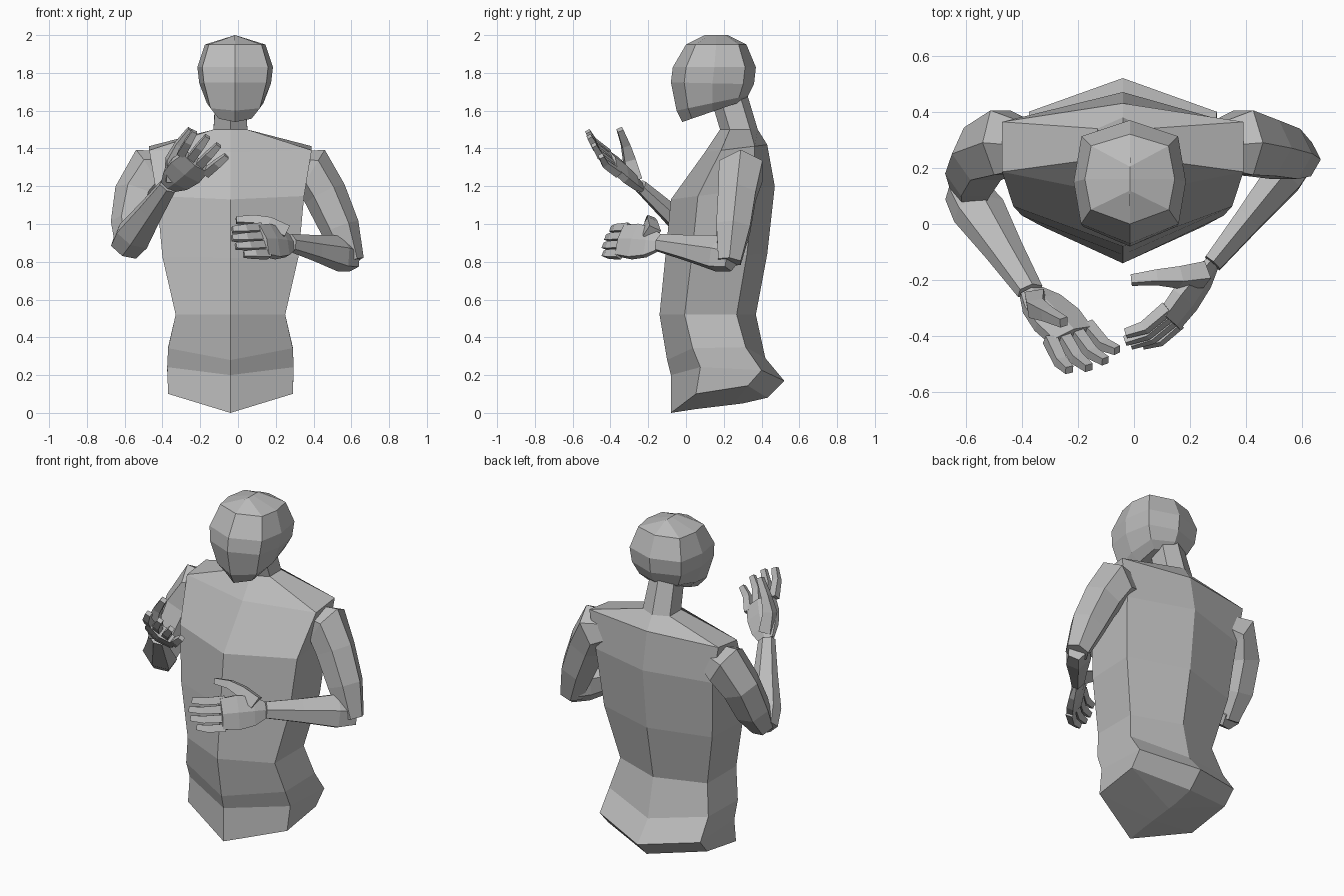
import bpy, bmesh, math
from mathutils import Vector

if "Cube" in bpy.data.objects:
    bpy.data.objects.remove(bpy.data.objects["Cube"])

# One plain material
GREY = (.5, .5, .5, 1)
grey = bpy.data.materials.new("plain grey")
grey.use_nodes = True
grey.diffuse_color = GREY
grey.node_tree.nodes["Principled BSDF"].inputs["Base Color"].default_value = GREY


def loft(name, rings):
    """Skin a list of equal-length closed rings and cap both ends."""
    bm = bmesh.new()
    loops = [[bm.verts.new(point) for point in ring] for ring in rings]
    count = len(loops[0])
    for lower, upper in zip(loops, loops[1:]):
        for i in range(count):
            j = (i + 1) % count
            bm.faces.new((lower[i], lower[j], upper[j], upper[i]))
    bm.faces.new(reversed(loops[0]))
    bm.faces.new(loops[-1])
    bmesh.ops.remove_doubles(bm, verts=bm.verts, dist=.002)
    bmesh.ops.recalc_face_normals(bm, faces=bm.faces)
    mesh = bpy.data.meshes.new(name)
    bm.to_mesh(mesh)
    bm.free()
    mesh.materials.append(grey)
    obj = bpy.data.objects.new(name, mesh)
    bpy.context.collection.objects.link(obj)


def body_ring(middle, corners, half_width, front, back, lift=0):
    """Symmetric ring; corners are (share of depth, share of half width)."""
    front = Vector((middle, *front))
    back = Vector((middle, *back))
    left = [front.lerp(back, depth) + Vector((half_width * width, 0, lift))
            for depth, width in corners]
    right = [Vector((2 * middle - p.x, p.y, p.z)) for p in reversed(left)]
    return [front, *left, back, *right]


def limb(name, points, radii, side, flat=1, sides=6):
    """Tapering tube; flat is its thickness relative to its size along side."""
    points = [Vector(p) for p in points]
    rings = []
    for i, (centre, radius) in enumerate(zip(points, radii)):
        ahead = points[min(i + 1, len(points) - 1)]
        behind = points[max(i - 1, 0)]
        along = (ahead - behind).normalized()
        u = (side - along * side.dot(along)).normalized()
        v = along.cross(u) * flat
        reach = radius / math.cos(math.pi / sides)
        angles = [math.pi / sides + math.tau * k / sides for k in range(sides)]
        rings.append([centre + reach * (u * math.cos(a) + v * math.sin(a))
                      for a in angles])
    loft(name, rings)


def arm(prefix, upper_path, elbow, wrist, knuckles, tips, thumb):
    """Upper arm, forearm, palm, thumb and four fingers of one side."""
    elbow, wrist = Vector(elbow), Vector(wrist)
    first_knuckle, last_knuckle = (Vector(k) for k in knuckles)
    first_tip, last_tip = (Vector(t) for t in tips)
    across = last_knuckle - first_knuckle
    palm_end = first_knuckle.lerp(last_knuckle, .5)

    limb(prefix + "_upper_arm", upper_path, (.05, .115, .1, .09, .06),
         Vector((0, 1, 0)))
    limb(prefix + "_forearm", [elbow.lerp(wrist, t) for t in (0, .2, .6, 1)],
         (.075, .09, .065, .045), across, flat=.7)
    limb(prefix + "_palm", [wrist.lerp(palm_end, t) for t in (0, .3, .7, 1.1)],
         (.045, .08, .095, .085), across, flat=.35)
    limb(prefix + "_thumb", thumb, (.035, .03, .022, .016), across, sides=4)

    # Middle fingers reach furthest; every finger bends slightly forward
    for i, finger in enumerate(("index", "middle", "ring", "little")):
        share = i / 3
        base = first_knuckle.lerp(last_knuckle, share)
        tip = first_tip.lerp(last_tip, share)
        tip += (tip - base).normalized() * .03 * math.sin(math.pi * share)
        bend = base.lerp(tip, .55) + Vector((0, -.02, 0))
        limb(f"{prefix}_{finger}_finger", (base, bend, tip),
             (.022, .02, .015), across, flat=.9, sides=4)


# Torso and neck: half width, front (y, z), back (y, z), corner lift
TORSO_CORNERS = ((.26, 1), (.8, 1))
torso_rows = [
    (0, (.05, .02), (.3, .05)),
    (.33, (-.08, 0), (.43, .08), .08),
    (.335, (-.08, .2), (.52, .17), .05),
    (.33, (-.1, .28), (.42, .29), .06),
    (.29, (-.14, .52), (.37, .52)),
    (.36, (-.11, .82), (.43, .84)),
    (.39, (-.08, 1.13), (.47, 1.2)),
    (.43, (.1, 1.38), (.43, 1.42)),
    (.09, (.18, 1.5), (.38, 1.5)),
    (.08, (.15, 1.6), (.32, 1.7)),
]
loft("torso", [body_ring(-.04, TORSO_CORNERS, *row) for row in torso_rows])

# Head: jaw up to crown
HEAD_CORNERS = ((.16, .87), (.5, 1), (.87, .86))
head_rows = [
    (.1, (-.02, 1.54), (.3, 1.65)),
    (.15, (-.05, 1.6), (.33, 1.68)),
    (.19, (-.08, 1.75), (.36, 1.74)),
    (.2, (-.07, 1.83), (.37, 1.83)),
    (.16, (0, 1.95), (.32, 1.95)),
    (0, (.1, 2), (.22, 2)),
]
loft("head", [body_ring(-.015, HEAD_CORNERS, *row) for row in head_rows])

# Left arm: forearm level in front of the chest, thumb on top
arm("left",
    upper_path=[(.2, .27, 1.32), (.39, .29, 1.28), (.46, .27, 1.16),
                (.54, .25, .98), (.6, .23, .8)],
    elbow=(.6, .25, .83), wrist=(.28, -.14, .9),
    knuckles=[(.12, -.3, .98), (.16, -.35, .84)],
    tips=[(-.03, -.39, .97), (.03, -.43, .84)],
    thumb=[(.25, -.18, .95), (.16, -.19, 1), (.08, -.19, 1.02), (-.01, -.2, 1.02)])

# Right arm: forearm raised, fingers fanned out
arm("right",
    upper_path=[(-.28, .27, 1.32), (-.47, .29, 1.28), (-.54, .25, 1.16),
                (-.57, .18, 1), (-.58, .1, .87)],
    elbow=(-.6, .12, .87), wrist=(-.37, -.24, 1.2),
    knuckles=[(-.3, -.41, 1.37), (-.17, -.36, 1.27)],
    tips=[(-.23, -.52, 1.49), (-.06, -.45, 1.36)],
    thumb=[(-.35, -.27, 1.23), (-.35, -.3, 1.34), (-.31, -.32, 1.42), (-.25, -.35, 1.5)])
